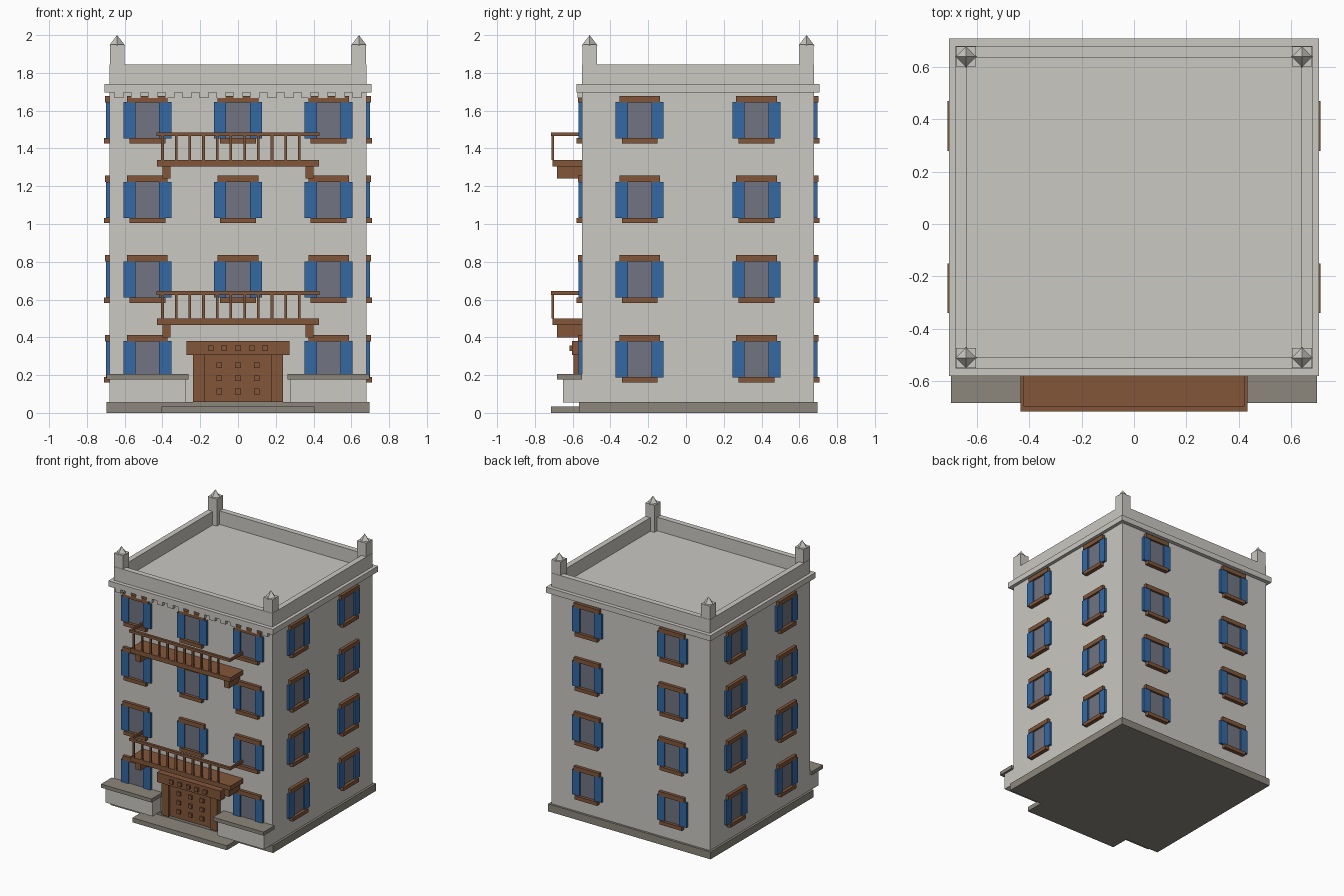
import bpy, bmesh, math
from mathutils import Matrix, Vector

if "Cube" in bpy.data.objects:
    bpy.data.objects.remove(bpy.data.objects["Cube"])


def material(name, rgb):
    lin = [((c / 255 + 0.055) / 1.055) ** 2.4 for c in rgb]
    m = bpy.data.materials.new(name)
    m.diffuse_color = (*lin, 1)
    m.use_nodes = True
    m.node_tree.nodes["Principled BSDF"].inputs["Base Color"].default_value = m.diffuse_color
    return m


STONE = material("pale stone", (202, 200, 194))
DARK = material("dark stone", (140, 135, 125))
WOOD = material("brown wood", (130, 86, 58))
BLUE = material("blue shutter", (52, 104, 162))
GLASS = material("grey glass", (113, 117, 130))


def build(name, boxes, mat, cones=(), matrix=Matrix()):
    """One object from boxes (x0, x1, y0, y1, z0, z1) and 4-sided spires (x, y, z0, z1, r)."""
    bm = bmesh.new()
    for x0, x1, y0, y1, z0, z1 in boxes:
        t = Matrix.Translation(((x0 + x1) / 2, (y0 + y1) / 2, (z0 + z1) / 2))
        bmesh.ops.create_cube(bm, size=1, matrix=t @ Matrix.Diagonal((x1 - x0, y1 - y0, z1 - z0, 1)))
    for x, y, z0, z1, r in cones:
        bmesh.ops.create_cone(bm, cap_ends=True, segments=4, radius1=r, radius2=0, depth=z1 - z0,
                              matrix=Matrix.Translation((x, y, (z0 + z1) / 2)))
    bm.transform(matrix)
    me = bpy.data.meshes.new(name)
    bm.to_mesh(me)
    bm.free()
    me.materials.append(mat)
    ob = bpy.data.objects.new(name, me)
    bpy.context.collection.objects.link(ob)
    return ob


X, Y0, Y1 = 0.68, -0.55, 0.678      # wall planes
YC = (Y0 + Y1) / 2

# main block, base and entrance step
build("building_body", [(-X, X, Y0, Y1, 0.05, 1.70)], STONE)
build("base", [(-0.697, 0.697, -0.567, 0.695, 0, 0.057)], DARK)
build("entrance_step", [(-0.405, 0.405, -0.715, -0.56, 0, 0.035)], DARK)

# cornice with a row of blocks under its front edge
build("cornice", [(-0.706, 0.706, -0.58, 0.708, 1.697, 1.74)], STONE)
build("cornice_blocks", [(c - 0.024, c + 0.024, -0.574, Y0 + 0.01, 1.666, 1.70)
                         for c in (-0.63 + 0.09 * i for i in range(15))], STONE)

# parapet, corner posts and spires
T = 0.043
build("parapet", [(-X, X, Y0, Y0 + T, 1.735, 1.845), (-X, X, Y1 - T, Y1, 1.735, 1.845),
                  (-X, -X + T, Y0 + T, Y1 - T, 1.735, 1.845),
                  (X - T, X, Y0 + T, Y1 - T, 1.735, 1.845)], STONE)
corners = [(sx, sy) for sx in (-0.64, 0.64) for sy in (Y0 + 0.04, Y1 - 0.04)]
build("corner_posts", [(x - 0.038, x + 0.038, y - 0.038, y + 0.038, 1.735, 1.95)
                       for x, y in corners], STONE)
build("post_spires", [], STONE, [(x, y, 1.945, 2.0, 0.042) for x, y in corners])


# windows: each wall is laid out facing -y at y = 0, then turned into place
def windows(side, columns, matrix, skip=()):
    spots = [(c, r * 0.4217) for r in range(4) for c in columns if (r, c) not in skip]
    build(side + "_glass", [(c - 0.064, c + 0.064, -0.007, 0.002, z + 0.188, z + 0.381)
                            for c, z in spots], GLASS, matrix=matrix)
    build(side + "_shutters", [(c + s * 0.095 - 0.032, c + s * 0.095 + 0.032, -0.018, 0.002,
                                z + 0.188, z + 0.38)
                               for c, z in spots for s in (-1, 1)], BLUE, matrix=matrix)
    build(side + "_lintels", [(c - 0.108, c + 0.108, -0.023, 0.002, z + 0.379, z + 0.413)
                              for c, z in spots], WOOD, matrix=matrix)
    build(side + "_sills", [(c - 0.095, c + 0.095, -0.03, 0.002, z + 0.161, z + 0.189)
                            for c, z in spots], WOOD, matrix=matrix)


def wall(x, y, degrees):
    return Matrix.Translation((x, y, 0)) @ Matrix.Rotation(math.radians(degrees), 4, 'Z')


windows("front_window", (-0.48, 0, 0.48), wall(0, Y0, 0), {(0, 0)})
windows("right_window", (-0.309, 0.309), wall(X, YC, 90))
windows("left_window", (-0.309, 0.309), wall(-X, YC, -90))
windows("back_window", (-0.364, 0.364), wall(0, Y1, 180))

# balconies
for name, z in (("lower_balcony", 0.465), ("upper_balcony", 1.305)):
    build(name + "_floor", [(-0.43, 0.43, -0.708, Y0, z, z + 0.035)], WOOD)
    build(name + "_brackets", [(s * 0.379 - 0.022, s * 0.379 + 0.022, -0.683, Y0, z - 0.065, z)
                               for s in (-1, 1)], WOOD)
    build(name + "_rails", [(-0.432, 0.432, -0.715, -0.695, z + 0.16, z + 0.18)] +
          [(s * 0.426 - 0.006, s * 0.426 + 0.006, -0.695, Y0, z + 0.16, z + 0.18)
           for s in (-1, 1)], WOOD)
    build(name + "_balusters", [(c - 0.007, c + 0.007, -0.712, -0.698, z + 0.034, z + 0.161)
                                for c in (-0.4 + 0.0725 * i for i in range(11))], WOOD)

# door: panel, jambs, head and square studs
build("door_panel", [(-0.178, 0.178, -0.577, Y0, 0.057, 0.308)], WOOD)
build("door_jambs", [(-0.237, -0.178, -0.596, Y0, 0.057, 0.308),
                     (0.178, 0.237, -0.596, Y0, 0.057, 0.308)], WOOD)
build("door_head", [(-0.273, 0.273, -0.604, Y0, 0.306, 0.38)], WOOD)
studs = [(c, z, -0.59, -0.575) for c in (-0.1, 0, 0.1) for z in (0.113, 0.183, 0.253)]
studs += [(0.0725 * i, 0.342, -0.618, -0.60) for i in range(-2, 3)]
build("door_studs", [(c - 0.015, c + 0.015, a, b, z - 0.015, z + 0.015)
                     for c, z, a, b in studs], WOOD)

# low walls with ledges either side of the door
build("front_low_walls", [(-X, -0.278, -0.65, Y0, 0.055, 0.18),
                          (0.278, X, -0.65, Y0, 0.055, 0.18)], STONE)
build("front_ledges", [(-0.697, -0.263, -0.682, Y0, 0.178, 0.206),
                       (0.263, 0.697, -0.682, Y0, 0.178, 0.206)], DARK)
